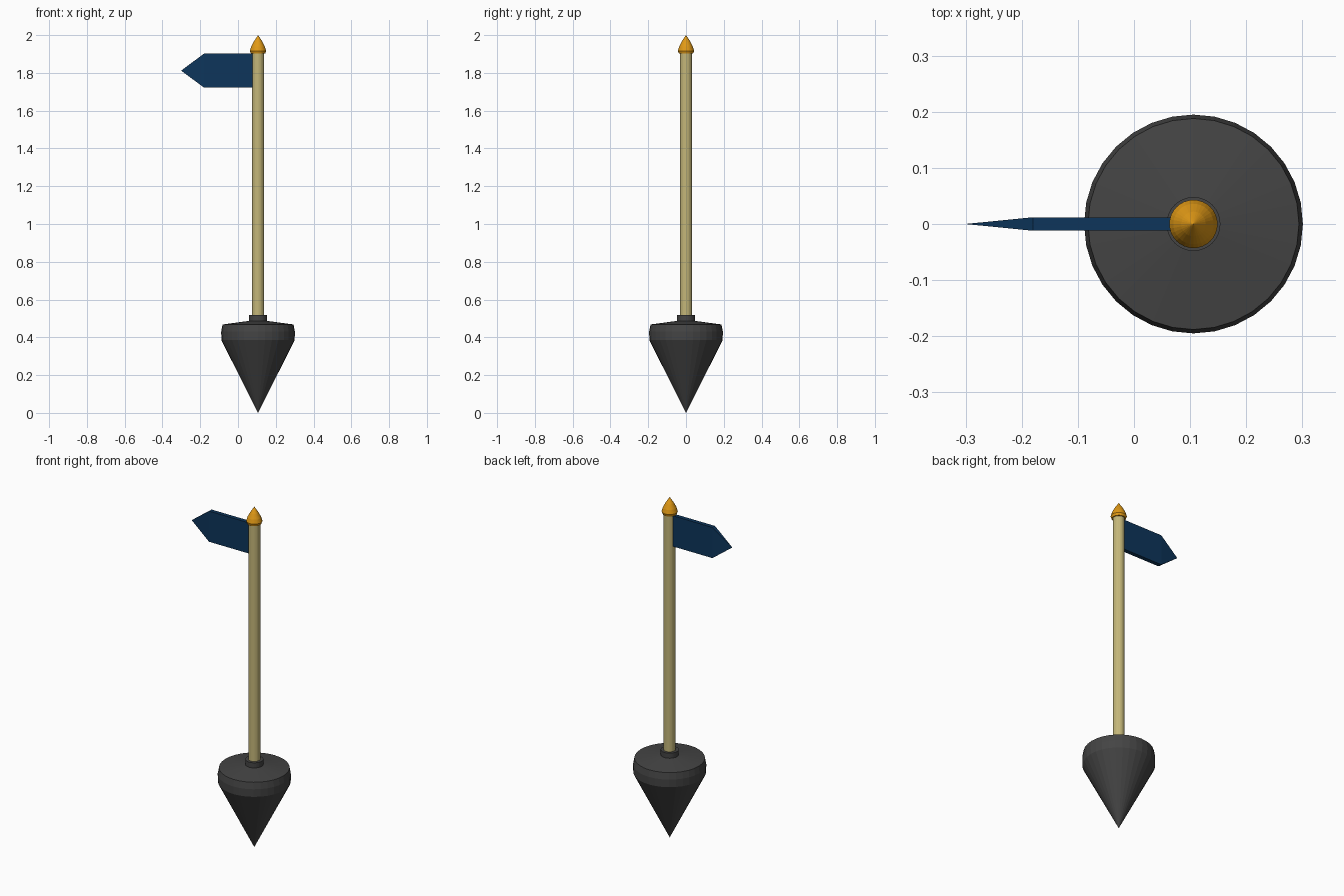
import bpy, bmesh, math

if "Cube" in bpy.data.objects:
    bpy.data.objects.remove(bpy.data.objects["Cube"])

CX = 0.106  # post axis


def material(name, rgb):
    m = bpy.data.materials.new(name)
    m.diffuse_color = (*rgb, 1)
    m.use_nodes = True
    m.node_tree.nodes["Principled BSDF"].inputs["Base Color"].default_value = m.diffuse_color
    return m


def make_object(name, bm, mat):
    bmesh.ops.recalc_face_normals(bm, faces=bm.faces)
    me = bpy.data.meshes.new(name)
    bm.to_mesh(me)
    bm.free()
    me.materials.append(mat)
    ob = bpy.data.objects.new(name, me)
    bpy.context.collection.objects.link(ob)
    return ob


def lathe(name, profile, sides, mat):
    """Revolve (radius, z) points about the post axis; zero radius is a tip."""
    bm = bmesh.new()
    rings = []
    for r, z in profile:
        n = 1 if r == 0 else sides
        rings.append([bm.verts.new((CX + r * math.cos(math.tau * i / sides),
                                    r * math.sin(math.tau * i / sides), z)) for i in range(n)])
    for a, b in zip(rings, rings[1:]):
        for i in range(sides):
            j = (i + 1) % sides
            quad = [a[i % len(a)], a[j % len(a)], b[j % len(b)], b[i % len(b)]]
            bm.faces.new(list(dict.fromkeys(quad)))
    for ring in (rings[0], rings[-1]):
        if len(ring) > 1:
            bm.faces.new(ring)
    return make_object(name, bm, mat)


iron = material("dark grey", (0.058, 0.058, 0.058))
wood = material("pale straw", (0.55, 0.47, 0.19))
gold = material("gold", (0.75, 0.32, 0.008))
blue = material("navy blue", (0.004, 0.036, 0.105))

# Pointed base with bevelled rim, and the collar holding the post
lathe("base", [(0, 0), (0.194, 0.385), (0.195, 0.43), (0.188, 0.468), (0.048, 0.487)], 32, iron)
lathe("collar", [(0.048, 0.48), (0.048, 0.517)], 32, iron)

# Post and finial
lathe("post", [(0.032, 0.48), (0.032, 1.91)], 24, wood)
lathe("finial", [(0.038, 1.903), (0.043, 1.917), (0.036, 1.94), (0.022, 1.967), (0, 2.0)], 32, gold)

# Arrow sign: a board whose end tapers to a single point
bm = bmesh.new()
ends = [[bm.verts.new((x, y, z)) for y, z in
         ((-0.012, 1.722), (0.012, 1.722), (0.012, 1.902), (-0.012, 1.902))]
        for x in (CX - 0.02, -0.18)]
tip = bm.verts.new((-0.301, 0, 1.812))
bm.faces.new(ends[0])
for i in range(4):
    j = (i + 1) % 4
    bm.faces.new((ends[0][i], ends[0][j], ends[1][j], ends[1][i]))
    bm.faces.new((ends[1][i], ends[1][j], tip))
make_object("arrow_sign", bm, blue)
